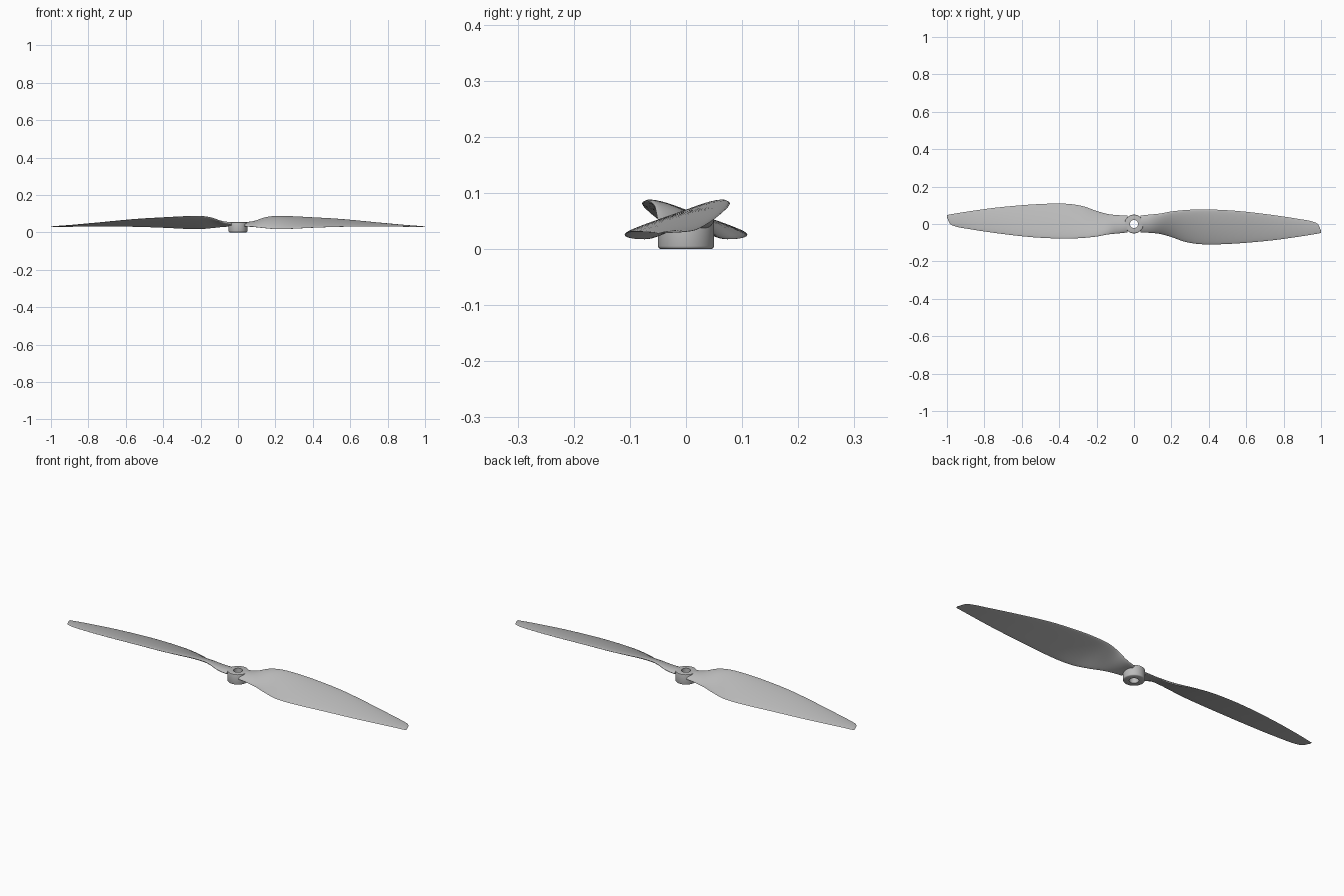
import bpy, bmesh, math
from mathutils import Vector

cube = bpy.data.objects.get("Cube")
if cube:
    bpy.data.objects.remove(cube, do_unlink=True)

grey = bpy.data.materials.new("grey_plastic")
grey.use_nodes = True
colour = (0.5, 0.5, 0.5, 1)
grey.diffuse_color = colour
grey.node_tree.nodes["Principled BSDF"].inputs["Base Color"].default_value = colour


def finish(name, bm):
    bmesh.ops.recalc_face_normals(bm, faces=bm.faces)
    mesh = bpy.data.meshes.new(name)
    bm.to_mesh(mesh)
    bm.free()
    mesh.materials.append(grey)
    obj = bpy.data.objects.new(name, mesh)
    bpy.context.collection.objects.link(obj)
    bpy.ops.object.select_all(action='DESELECT')
    obj.select_set(True)
    bpy.context.view_layer.objects.active = obj
    bpy.ops.object.shade_smooth_by_angle(angle=math.radians(40))
    return obj


def skin(bm, rings, closed):
    n = len(rings[0])
    pairs = list(zip(rings, rings[1:]))
    if closed:
        pairs.append((rings[-1], rings[0]))
    for a, b in pairs:
        for i in range(n):
            j = (i + 1) % n
            bm.faces.new((a[i], a[j], b[j], b[i]))


# Blade stations: x, front edge y z, back edge y z, thickness
stations = [
    (0.035, -0.045, 0.033, 0.045, 0.043, 0.020),
    (0.08, -0.047, 0.030, 0.050, 0.052, 0.020),
    (0.14, -0.053, 0.023, 0.056, 0.077, 0.019),
    (0.20, -0.070, 0.018, 0.067, 0.086, 0.018),
    (0.28, -0.097, 0.019, 0.075, 0.085, 0.017),
    (0.38, -0.109, 0.024, 0.078, 0.080, 0.015),
    (0.55, -0.104, 0.030, 0.070, 0.070, 0.012),
    (0.75, -0.086, 0.031, 0.047, 0.051, 0.009),
    (0.90, -0.065, 0.030, 0.024, 0.037, 0.006),
    (0.955, -0.056, 0.029, 0.013, 0.033, 0.005),
    (0.985, -0.051, 0.028, -0.003, 0.031, 0.004),
    (1.00, -0.048, 0.028, -0.036, 0.029, 0.002),
]


def smooth_stations(steps):
    pts = [Vector(s) for s in stations]
    out = []
    for k in range(len(pts) - 1):
        p, q = pts[k], pts[k + 1]
        before, after = pts[max(k - 1, 0)], pts[min(k + 2, len(pts) - 1)]
        h = q[0] - p[0]
        m0 = (q - before) * (h / (q[0] - before[0]))
        m1 = (after - p) * (h / (after[0] - p[0]))
        for s in range(steps):
            t = s / steps
            out.append(p * (2*t**3 - 3*t**2 + 1) + m0 * (t**3 - 2*t**2 + t)
                       + q * (3*t**2 - 2*t**3) + m1 * (t**3 - t**2))
    return out + [pts[-1]]


# Twisted airfoil blades, the second turned half a circle
def blade(name, turn):
    bm = bmesh.new()
    rings = []
    sides = 32
    for x, yf, zf, yb, zb, thick in smooth_stations(5):
        front, back = Vector((x, yf, zf)), Vector((x, yb, zb))
        chord = back - front
        up = Vector((0, -chord.z, chord.y)).normalized()
        ring = []
        for i in range(sides):
            a = math.tau * i / sides
            u = (1 - math.cos(a)) / 2
            arch = 0.3 * thick * 4 * u * (1 - u)
            lift = arch + thick / 2 * math.sin(a) * (0.8 + 0.3 * u)
            p = front + chord * u + up * lift
            ring.append(bm.verts.new((turn * p.x, turn * p.y, p.z)))
        rings.append(ring)
    skin(bm, rings, False)
    bm.faces.new(rings[0])
    bm.faces.new(rings[-1])
    finish(name, bm)


blade("left_blade", 1)
blade("right_blade", -1)

# Hub ring with a through bore and softened rims
profile = [(0.022, 0), (0.046, 0), (0.049, 0.002), (0.050, 0.005),
           (0.050, 0.050), (0.049, 0.053), (0.046, 0.054), (0.022, 0.054)]
bm = bmesh.new()
segments = 64
rings = [[bm.verts.new((r * math.cos(math.tau * i / segments),
                        r * math.sin(math.tau * i / segments), z))
          for i in range(segments)] for r, z in profile]
skin(bm, rings, True)
finish("hub", bm)
